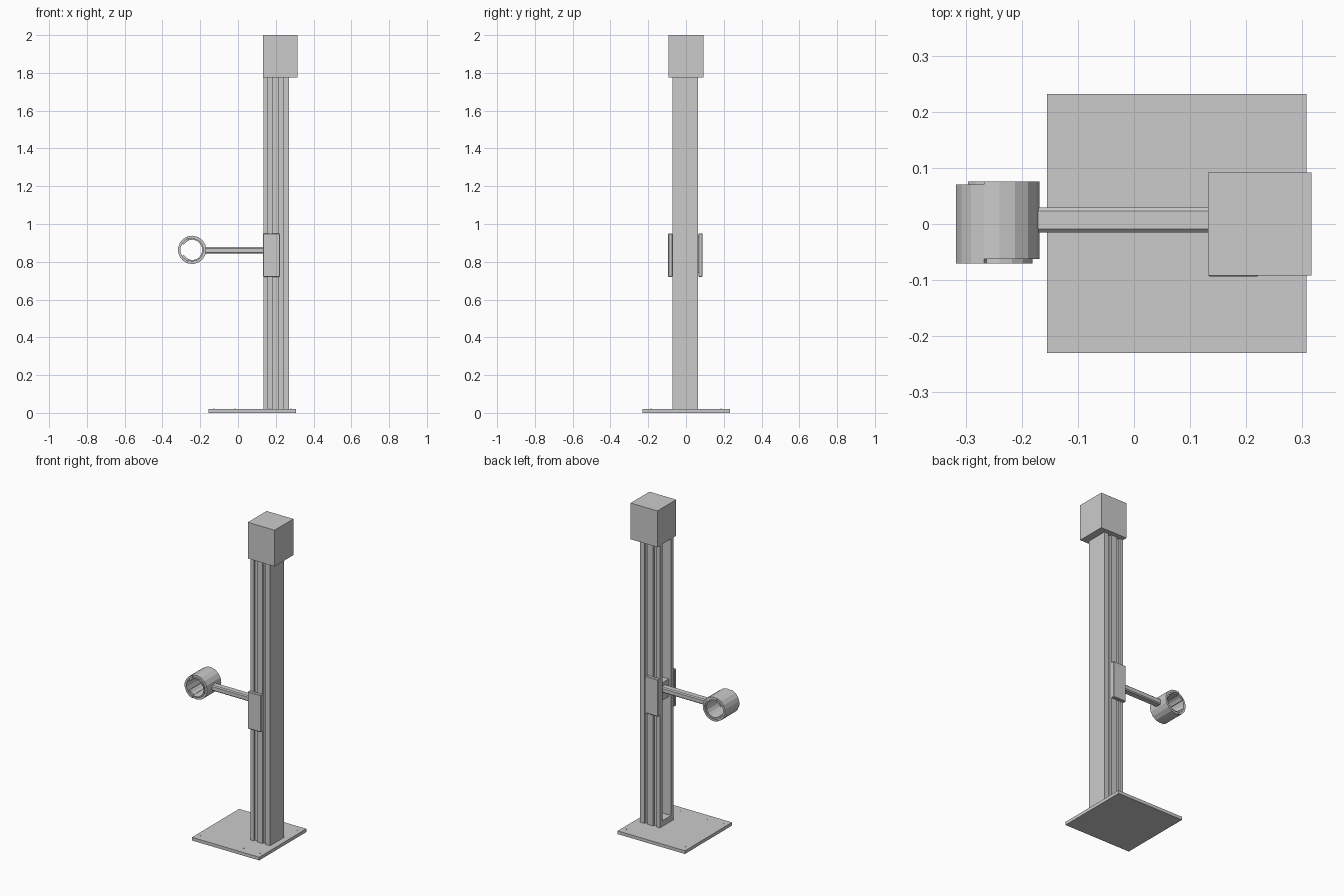
import bpy, bmesh
from math import cos, sin, radians

if "Cube" in bpy.data.objects:
    bpy.data.objects.remove(bpy.data.objects["Cube"])


def make_object(name, bm):
    bmesh.ops.recalc_face_normals(bm, faces=bm.faces)
    mesh = bpy.data.meshes.new(name)
    bm.to_mesh(mesh)
    bm.free()
    obj = bpy.data.objects.new(name, mesh)
    bpy.context.collection.objects.link(obj)
    return obj


def prism(name, points, direction):
    """Extrude a closed loop of 3D points along a direction."""
    bm = bmesh.new()
    face = bm.faces.new([bm.verts.new(p) for p in points])
    ext = bmesh.ops.extrude_face_region(bm, geom=[face])
    verts = [v for v in ext["geom"] if isinstance(v, bmesh.types.BMVert)]
    bmesh.ops.translate(bm, verts=verts, vec=direction)
    return make_object(name, bm)


def box(name, x, y, z, bevel=0):
    pts = [(x[0], y[0], z[0]), (x[1], y[0], z[0]), (x[1], y[1], z[0]), (x[0], y[1], z[0])]
    obj = prism(name, pts, (0, 0, z[1] - z[0]))
    if bevel:
        mod = obj.modifiers.new("Bevel", "BEVEL")
        mod.width, mod.segments = bevel, 1
    return obj


def arc_shell(name, a0, a1, r0, r1, y0, y1, steps):
    """Curved wall around the y axis of the clamp."""
    angles = [radians(a0 + (a1 - a0) * i / steps) for i in range(steps + 1)]
    loop = [(r1, a) for a in angles] + [(r0, a) for a in reversed(angles)]
    pts = [(CX + r * cos(a), y0, CZ + r * sin(a)) for r, a in loop]
    return prism(name, pts, (0, y1 - y0, 0))


CX, CZ = -0.243, 0.863   # clamp centre
YC = -0.003              # column centre

# Base plate with small bolt heads
box("base_plate", (-0.155, 0.307), (-0.23, 0.232), (0, 0.02))
for i, x in enumerate((-0.127, -0.016, 0.169, 0.28)):
    for j, y in enumerate((-0.185, 0.186)):
        pts = [(x + 0.003 * cos(radians(a)), y + 0.003 * sin(radians(a)), 0.02)
               for a in range(0, 360, 45)]
        prism(f"base_bolt_{i}_{j}", pts, (0, 0, 0.002))

# Column: channel open towards -x, with two grooves along each side
half = [(0.27, 0.0675), (0.24, 0.0675), (0.24, 0.055), (0.218, 0.055),
        (0.218, 0.0675), (0.18, 0.0675), (0.18, 0.055), (0.158, 0.055),
        (0.158, 0.0675), (0.135, 0.0675), (0.135, 0.043), (0.245, 0.043)]
profile = half + [(x, -y) for x, y in reversed(half)]
prism("column", [(x, y + YC, 0.02) for x, y in profile], (0, 0, 1.755))
box("column_foot", (0.135, 0.246), (YC - 0.044, YC + 0.044), (0.02, 0.055))

# Motor housing on top
box("top_housing", (0.132, 0.316), (-0.092, 0.092), (1.775, 2.0))

# Sliding carriage: outer plates, guides in the grooves and an inner block
for side, name in ((-1, "front"), (1, "back")):
    ys = sorted((YC + side * 0.069, YC + side * 0.091))
    box(f"carriage_plate_{name}", (0.132, 0.222), ys, (0.72, 0.95), 0.003)
    ys = sorted((YC + side * 0.055, YC + side * 0.07))
    box(f"carriage_guide_{name}", (0.16, 0.178), ys, (0.74, 0.93))
box("carriage_block", (0.15, 0.22), (YC - 0.042, YC + 0.042), (0.79, 0.90))

# Arm with chamfered section
w, h, c = 0.022, 0.017, 0.006
section = [(-w, -h + c), (-w + c, -h), (w - c, -h), (w, -h + c),
           (w, h - c), (w - c, h), (-w + c, h), (-w, h - c)]
prism("arm", [(-0.183, 0.007 + y, 0.86 + z) for y, z in section], (0.35, 0, 0))

# Clamp ring: two interlocking jaws
arc_shell("clamp_jaw_inner", -109, 109, 0.062, 0.075, -0.062, 0.076, 10)
arc_shell("clamp_liner", -109, 109, 0.054, 0.062, -0.07, 0.07, 10)
arc_shell("clamp_jaw_outer", 109, 251, 0.062, 0.075, -0.07, 0.07, 7)
for s in (-1, 1):
    arc_shell(f"clamp_lip_{'upper' if s > 0 else 'lower'}",
              s * 109, s * 149, 0.052, 0.062, -0.062, 0.076, 2)
